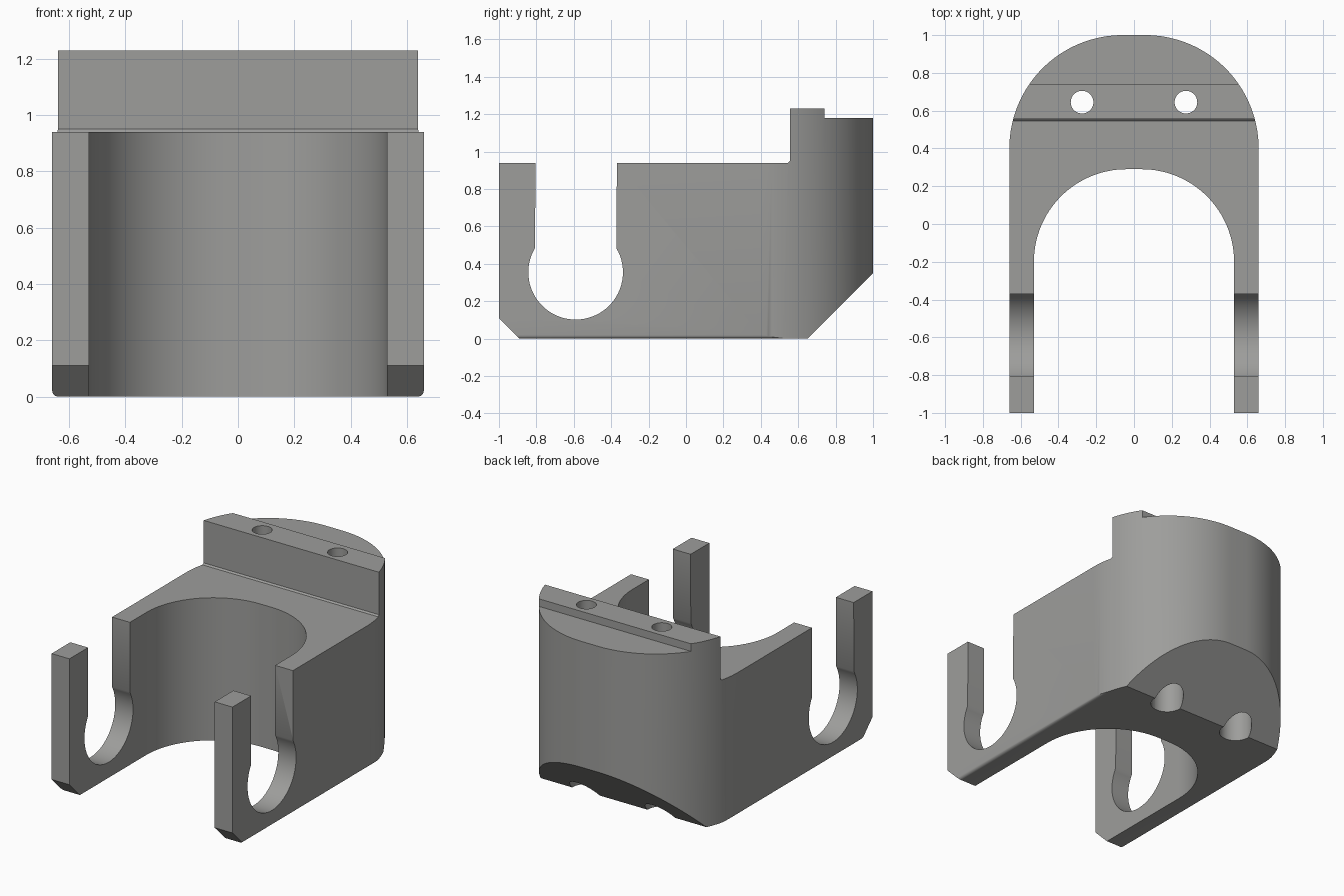
import bpy, bmesh, math
from mathutils import Vector

if "Cube" in bpy.data.objects:
    bpy.data.objects.remove(bpy.data.objects["Cube"])


def arc(cx, cy, r, a0, a1, n):
    """Points on an arc, angles in degrees."""
    return [(cx + r * math.cos(math.radians(a0 + (a1 - a0) * i / n)),
             cy + r * math.sin(math.radians(a0 + (a1 - a0) * i / n))) for i in range(n + 1)]


def prism(name, points, place, depth):
    """Extrude a closed 2D profile; place maps (u, v) to 3D."""
    bm = bmesh.new()
    face = bm.faces.new([bm.verts.new(place(u, v)) for u, v in points])
    ext = bmesh.ops.extrude_face_region(bm, geom=[face])
    moved = [g for g in ext["geom"] if isinstance(g, bmesh.types.BMVert)]
    bmesh.ops.translate(bm, verts=moved, vec=Vector(depth))
    bmesh.ops.recalc_face_normals(bm, faces=bm.faces[:])
    mesh = bpy.data.meshes.new(name)
    bm.to_mesh(mesh)
    bm.free()
    obj = bpy.data.objects.new(name, mesh)
    bpy.context.collection.objects.link(obj)
    return obj


def combine(target, cutter, operation):
    """Apply a boolean and remove the helper."""
    cutter.hide_render = True
    mod = target.modifiers.new("cut", 'BOOLEAN')
    mod.operation, mod.object, mod.solver = operation, cutter, 'EXACT'
    bpy.context.view_layer.objects.active = target
    bpy.ops.object.modifier_apply(modifier=mod.name)
    bpy.data.objects.remove(cutter)


# Horseshoe plan: rounded back, two forward arms
half = arc(0.06, 0.4, 0.6, 0, 90, 32)
inner = arc(0.04, -0.2, 0.49, 0, 90, 32)
right = [(0.53, -1), (0.66, -1)] + half
left = [(-x, y) for x, y in reversed(right)]
plan = right + left + [(-x, y) for x, y in inner] + inner[::-1]
body = prism("bracket_body", plan, lambda u, v: (u, v, -0.1), (0, 0, 1.5))

# Side profile: keyhole slot, raised rear ledge, sloped bottom corners
slot = arc(-0.59, 0.355, 0.253, 30, -211, 48)
side = ([(-1, 0.11), (-0.89, 0), (0.65, 0), (1.01, 0.36), (1.01, 1.18), (0.74, 1.18),
         (0.74, 1.23), (0.555, 1.23), (0.555, 0.95), (0.545, 0.94), (-0.37, 0.94)]
        + slot + [(-0.805, 0.94), (-1, 0.94)])
combine(body, prism("side_helper", side, lambda u, v: (-1, u, v), (2, 0, 0)), 'INTERSECT')

# Softened outer bottom edges
corner = arc(0.64, 0.02, 0.02, -90, 0, 4)
front = corner + [(0.66, 1.4), (-0.66, 1.4)] + [(-x, z) for x, z in reversed(corner)]
combine(body, prism("edge_helper", front, lambda u, v: (u, -1.2, v), (0, 2.4, 0)), 'INTERSECT')

# Screw holes, counterbored from below
for x in (-0.275, 0.275):
    for radius, top in ((0.1, 0.75), (0.06, 1.4)):
        circle = arc(x, 0.645, radius, 0, 360, 40)[:-1]
        combine(body, prism("hole_helper", circle, lambda u, v: (u, v, -0.2), (0, 0, top + 0.2)),
                'DIFFERENCE')

# Single grey material
grey = bpy.data.materials.new("grey")
grey.diffuse_color = (0.34, 0.34, 0.33, 1)
grey.use_nodes = True
grey.node_tree.nodes["Principled BSDF"].inputs["Base Color"].default_value = grey.diffuse_color
body.data.materials.clear()
body.data.materials.append(grey)
for poly in body.data.polygons:
    poly.material_index = 0

body.select_set(True)
bpy.context.view_layer.objects.active = body
bpy.ops.object.shade_smooth_by_angle(angle=math.radians(30))
